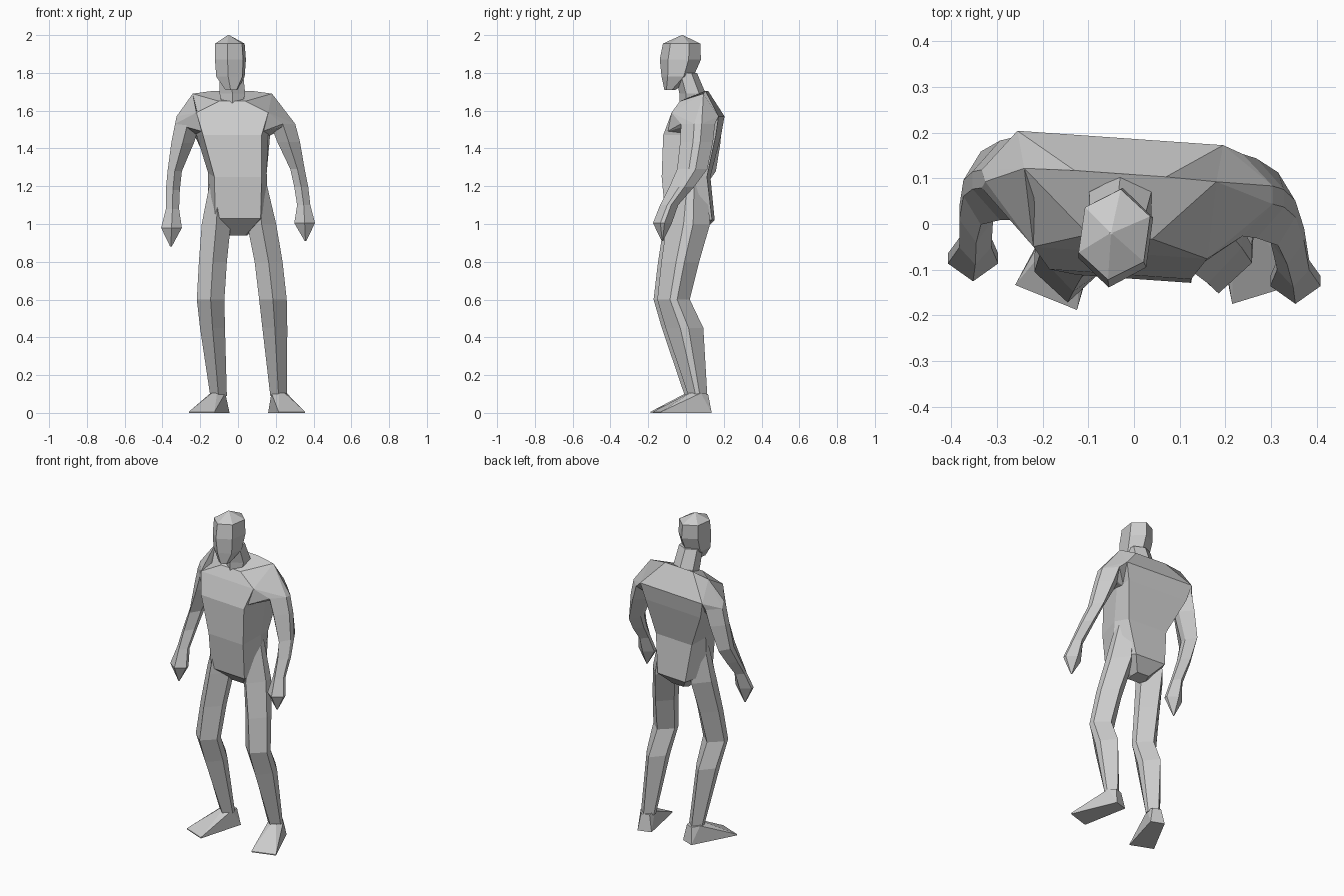
import bpy
import bmesh
from math import sin, cos, radians
from mathutils import Vector, Matrix

default_cube = bpy.data.objects.get("Cube")
if default_cube:
    bpy.data.objects.remove(default_cube)

grey = bpy.data.materials.new("plain_grey")
grey.use_nodes = True
grey.diffuse_color = (0.6, 0.6, 0.6, 1)
grey.node_tree.nodes["Principled BSDF"].inputs["Base Color"].default_value = grey.diffuse_color


def finish(name, bm):
    """Turn a bmesh into a flat shaded object with outward normals."""
    bmesh.ops.recalc_face_normals(bm, faces=bm.faces[:])
    mesh = bpy.data.meshes.new(name)
    bm.to_mesh(mesh)
    bm.free()
    mesh.materials.append(grey)
    part = bpy.data.objects.new(name, mesh)
    bpy.context.collection.objects.link(part)


def skin_rings(name, rings):
    """Bridge equal-sized rings of points and cap both ends."""
    bm = bmesh.new()
    loops = [[bm.verts.new(point) for point in ring] for ring in rings]
    for low, high in zip(loops, loops[1:]):
        for i in range(len(low)):
            j = (i + 1) % len(low)
            bm.faces.new((low[i], low[j], high[j], high[i]))
    bm.faces.new(loops[0])
    bm.faces.new(loops[-1])
    finish(name, bm)


def wrap(name, points):
    """Convex shape around a few points."""
    bm = bmesh.new()
    for point in points:
        bm.verts.new(point)
    hull = bmesh.ops.convex_hull(bm, input=bm.verts[:])
    bmesh.ops.delete(bm, geom=hull["geom_interior"], context="VERTS")
    finish(name, bm)


def hexagon(x, y, z, half_width, half_depth, turn=0, flat=.5):
    """Section with a corner front and back and flattened sides."""
    corners = [(0, -1), (1, -flat), (1, flat), (0, 1), (-1, flat), (-1, -flat)]
    points = []
    for across, along in corners:
        across *= half_width
        along *= half_depth
        points.append((x + across * cos(turn) - along * sin(turn),
                       y + across * sin(turn) + along * cos(turn), z))
    return points


def limb_rings(centres, profile, lift=0, twist=0):
    """Diamond sections from a profile (y, z, half width, half depth) and x centres."""
    rings = []
    for i, (x, (y, z, width, depth)) in enumerate(zip(centres, profile)):
        rise = lift * i / (len(profile) - 1)
        rings.append(hexagon(x, y + twist * x, z + rise, width, depth, flat=.22))
    return rings


def lean(x, y, z):
    """The upper body leans to one side and is twisted a little."""
    x -= .03 * min(max((z - 1.25) / .2, 0), 1)
    return (x, y - .07 * x, z)


def torso_ring(front, side, back):
    """Each corner is (half width, y, z)."""
    corners = [(-1, front), (1, front), (1, side), (1, back), (-1, back), (-1, side)]
    return [lean(sign * width, y, z) for sign, (width, y, z) in corners]


def arm(name, sign, centres, lift):
    """Arm with a shoulder block joining it to the chest."""
    rings = limb_rings(centres, arm_profile, lift, twist=-.07)
    skin_rings(name + "_arm", rings)
    root = [lean(sign * x, y, z) for x, y, z in shoulder_root]
    wrap(name + "_shoulder", root + rings[0])


def foot(name, heel, yaw):
    """Wedge foot: narrow heel, wide flat toe, ankle on top."""
    half_outline = [(.042, .025, 0), (.073, -.265, 0), (.073, -.265, .006),
                    (.025, .01, .1), (.042, -.035, .105), (.015, -.085, .105)]
    place = Matrix.Translation(heel) @ Matrix.Rotation(yaw, 4, "Z")
    wrap(name, [place @ Vector((sign * x, y, z))
                for x, y, z in half_outline for sign in (-1, 1)])


# Torso, from crotch to shoulder line
skin_rings("torso", [
    torso_ring(front=(.04, .0, .94), side=(.05, .04, .94), back=(.04, .08, .95)),
    torso_ring(front=(.12, -.1, 1.03), side=(.16, .02, 1.04), back=(.1, .145, 1.02)),
    torso_ring(front=(.125, -.12, 1.25), side=(.155, .02, 1.27), back=(.13, .12, 1.25)),
    torso_ring(front=(.155, -.112, 1.47), side=(.19, .05, 1.47), back=(.2, .17, 1.47)),
    torso_ring(front=(.19, -.065, 1.59), side=(.22, .06, 1.59), back=(.225, .186, 1.57)),
    torso_ring(front=(.07, -.03, 1.65), side=(.21, .105, 1.69), back=(.1, .108, 1.705)),
])

# Neck and head
skin_rings("neck", [
    hexagon(-.03, .035, 1.64, .055, .07),
    hexagon(-.03, .035, 1.69, .068, .07),
    hexagon(-.035, .0, 1.8, .062, .058),
])
glance = radians(-8)
skin_rings("head", [
    hexagon(-.035, -.085, 1.71, .03, .03, glance),
    hexagon(-.04, -.045, 1.78, .07, .085, glance),
    hexagon(-.04, -.03, 1.87, .075, .11, glance),
    hexagon(-.043, -.023, 1.955, .072, .1, glance),
    hexagon(-.05, -.02, 2, .003, .003, glance),
])

# Shoulder corners at the chest: top, front, front armpit, back, armpit, outside
shoulder_root = [(.21, .105, 1.69), (.19, -.065, 1.59), (.16, -.09, 1.49),
                 (.225, .186, 1.57), (.18, .1, 1.46), (.295, .07, 1.57)]

# Arms: upper arm, elbow, forearm, wrist, palm, fingertip
arm_profile = [
    (.08, 1.53, .066, .09),
    (.075, 1.43, .06, .087),
    (.055, 1.28, .038, .08),
    (.0, 1.18, .037, .065),
    (-.065, 1.08, .035, .048),
    (-.1, .98, .055, .05),
    (-.1, .88, .004, .004),
]
arm("right", -1, (-.267, -.293, -.335, -.345, -.347, -.352, -.355), lift=0)
arm("left", 1, (.237, .268, .315, .335, .348, .353, .357), lift=.03)

# Legs: hip, upper thigh, thigh, knee, calf, ankle
leg_profile = [
    (.02, 1.24, .045, .08),
    (.005, 1.0, .077, .115),
    (-.04, .8, .074, .1),
    (-.077, .6, .073, .086),
    (-.02, .45, .066, .1),
    (.05, .09, .044, .05),
]
for name, centres in (("right_leg", (-.1, -.115, -.133, -.145, -.135, -.103)),
                      ("left_leg", (.1, .125, .162, .185, .195, .215))):
    skin_rings(name, limb_rings(centres, leg_profile, twist=.06))

# Feet, turned outwards
foot("right_foot", (-.093, .085, 0), radians(-22))
foot("left_foot", (.207, .1, 0), radians(17))
